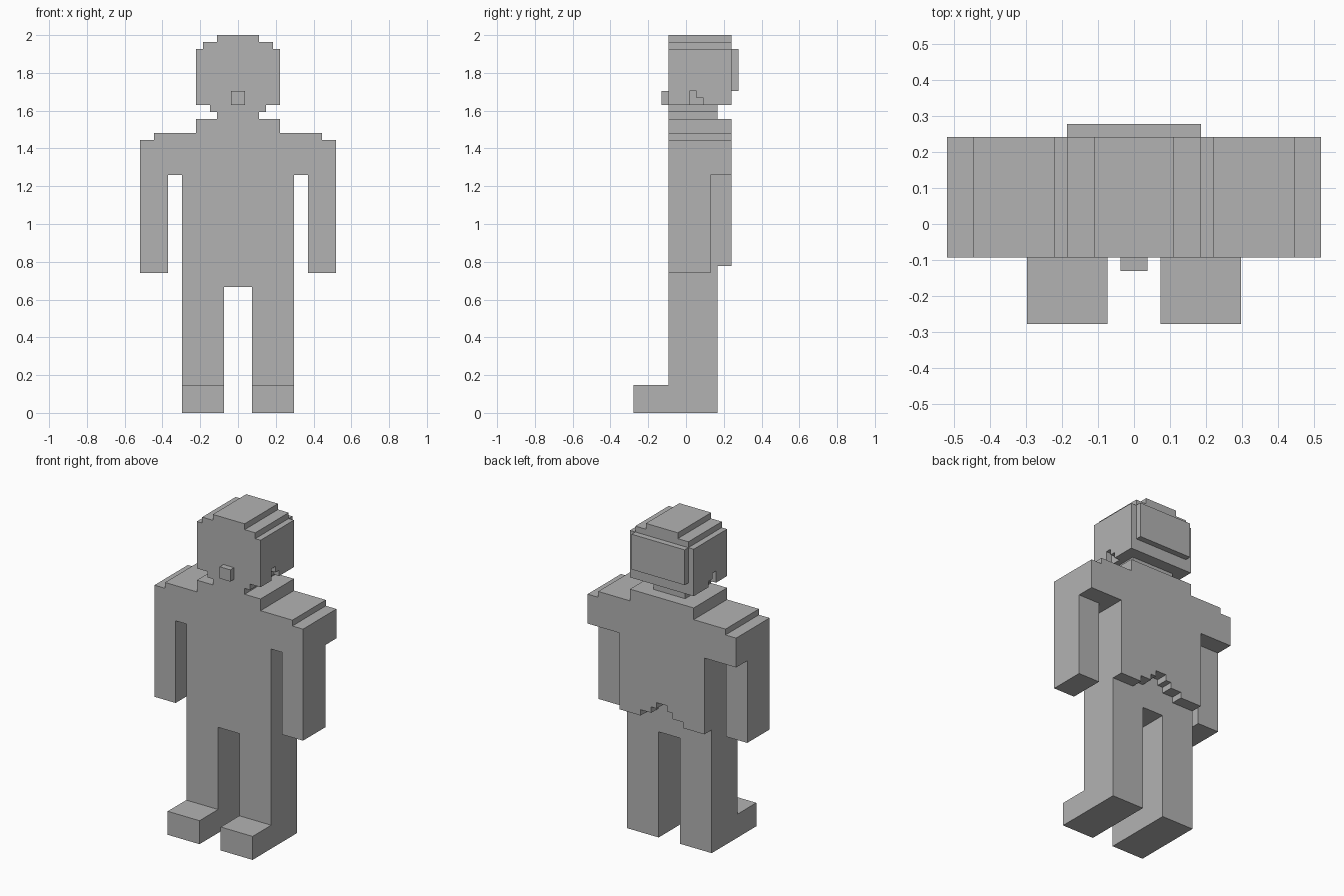
import bpy
import bmesh
from mathutils import Vector

if "Cube" in bpy.data.objects:
    bpy.data.objects.remove(bpy.data.objects["Cube"], do_unlink=True)

U = 2 / 54      # one block
MID = 7.5       # depth centre, in blocks from the toes

grey = bpy.data.materials.new("plain_grey")
grey.use_nodes = True
colour = (0.45, 0.45, 0.45, 1)
grey.diffuse_color = colour
grey.node_tree.nodes["Principled BSDF"].inputs["Base Color"].default_value = colour


def extrude(name, profile, axis, start, end):
    """Extrude a block profile: (x, z) along y, or (y, z) along x."""
    bm = bmesh.new()

    def place(p, depth):
        x, y = (p[0], depth) if axis == "y" else (depth, p[0])
        return Vector((x, y - MID, p[1])) * U

    face = bm.faces.new([bm.verts.new(place(p, start)) for p in profile])
    result = bmesh.ops.extrude_face_region(bm, geom=[face])
    verts = [v for v in result["geom"] if isinstance(v, bmesh.types.BMVert)]
    shift = Vector((0, end - start, 0)) if axis == "y" else Vector((end - start, 0, 0))
    bmesh.ops.translate(bm, verts=verts, vec=shift * U)
    bmesh.ops.recalc_face_normals(bm, faces=bm.faces)
    mesh = bpy.data.meshes.new(name)
    bm.to_mesh(mesh)
    bm.free()
    mesh.materials.append(grey)
    obj = bpy.data.objects.new(name, mesh)
    bpy.context.scene.collection.objects.link(obj)
    return obj


def symmetric(name, half, front, back):
    """Front outline given for the left half, mirrored to the right."""
    full = half + [(-x, z) for x, z in reversed(half) if x]
    return extrude(name, full, "y", front, back)


def pair(name, profile, inner, outer):
    """Side outline extruded into a left and a right part."""
    extrude("left_" + name, profile, "x", inner, outer)
    extrude("right_" + name, profile, "x", -inner, -outer)


def rect(a, low, b, high):
    return [(a, low), (b, low), (b, high), (a, high)]


# Head with stepped crown
symmetric("head", [(5, 44), (5, 53), (3, 53), (3, 54)], 5, 14)

# Sides of the head, notched below the ears
pair("head_side", [(5, 44), (8, 44), (8, 46), (9, 46), (9, 45), (10, 45),
                   (10, 44), (14, 44), (14, 52), (5, 52)], 5, 6)

# Nose, back of the hair, and stepped neck
symmetric("nose", [(1, 44), (1, 46)], 4, 5)
symmetric("back_hair", [(5, 46), (5, 52)], 14, 15)
symmetric("neck", [(3, 42), (3, 43), (4, 43), (4, 44)], 5, 12)

# Stepped shoulders and chest
symmetric("shoulders", [(14, 34), (14, 39), (12, 39), (12, 40), (6, 40), (6, 42)], 5, 14)

# Body, with a jagged hem on the layer behind it
symmetric("torso", [(8, 18), (8, 34)], 5, 12)
symmetric("jacket_back", [(1, 24), (1, 23), (2, 23), (2, 22), (4, 22),
                          (4, 21), (8, 21), (8, 34)], 12, 14)

# Arms, and legs with feet
pair("arm", rect(5, 20, 11, 34), 10, 14)
pair("leg", [(0, 0), (12, 0), (12, 18), (5, 18), (5, 4), (0, 4)], 2, 8)
